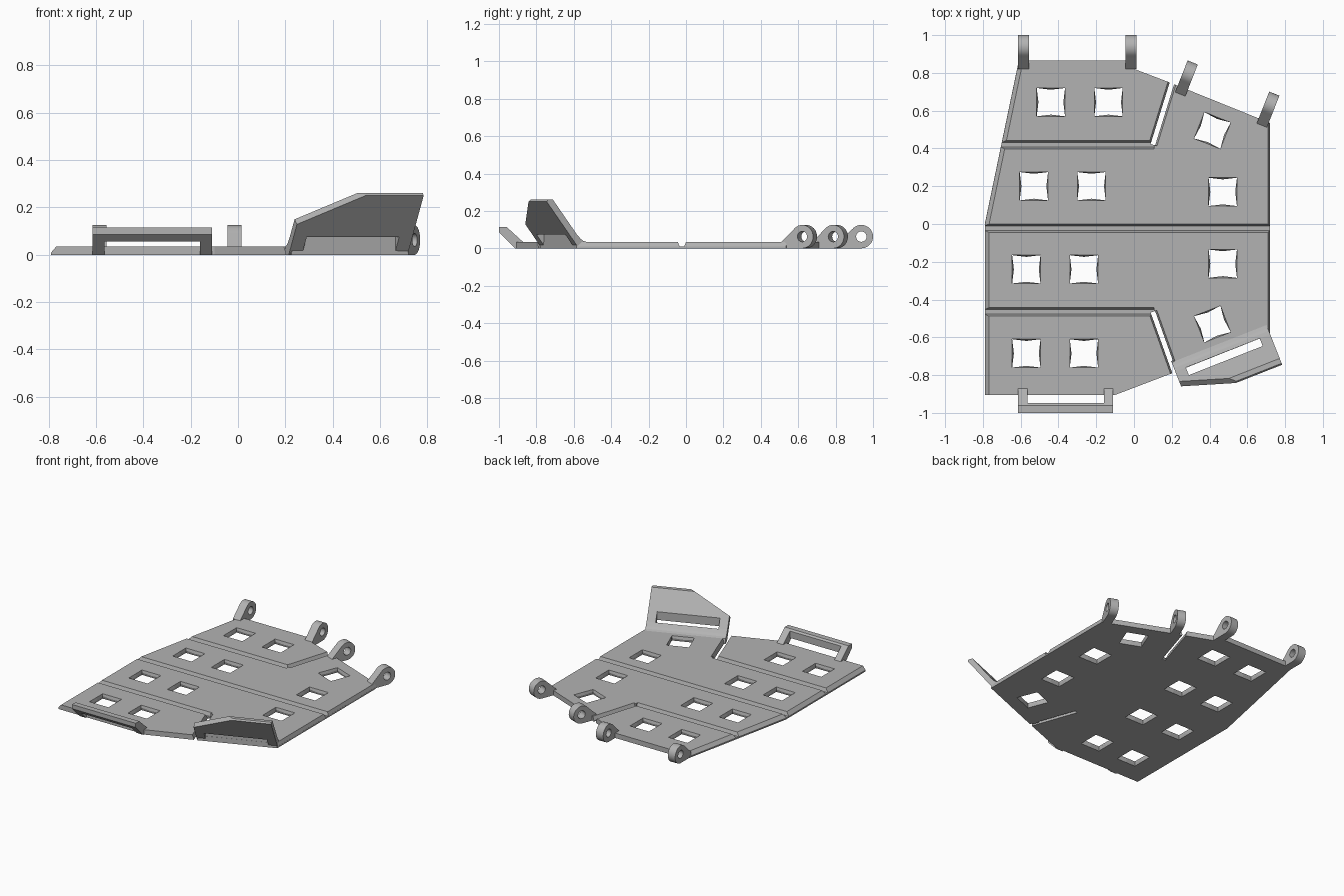
import bpy, bmesh, math
from mathutils import Vector, Matrix

cube = bpy.data.objects.get("Cube")
if cube:
    bpy.data.objects.remove(cube, do_unlink=True)

grey = bpy.data.materials.new("plain_grey")
grey.use_nodes = True
tone = (0.45, 0.45, 0.45, 1)
grey.diffuse_color = tone
grey.node_tree.nodes["Principled BSDF"].inputs["Base Color"].default_value = tone

T = 0.035                       # plate thickness
TILT = math.radians(21.5)       # angle of the slanted corners


def loft(name, rings, clip=None):
    """Closed solid through equal-length rings of points."""
    bm = bmesh.new()
    loops = [[bm.verts.new(p) for p in ring] for ring in rings]
    n = len(loops[0])
    for a, b in zip(loops, loops[1:]):
        for i in range(n):
            j = (i + 1) % n
            bm.faces.new((a[i], a[j], b[j], b[i]))
    bm.faces.new(loops[0][::-1])
    bm.faces.new(loops[-1])
    if clip:
        bmesh.ops.bisect_plane(bm, geom=bm.verts[:] + bm.edges[:] + bm.faces[:],
                               plane_co=clip[0], plane_no=clip[1], clear_outer=True)
        bmesh.ops.holes_fill(bm, edges=[e for e in bm.edges if e.is_boundary])
    bmesh.ops.recalc_face_normals(bm, faces=bm.faces[:])
    mesh = bpy.data.meshes.new(name)
    bm.to_mesh(mesh)
    bm.free()
    mesh.materials.append(grey)
    ob = bpy.data.objects.new(name, mesh)
    bpy.context.collection.objects.link(ob)
    return ob


def side_profile(name, profile, x0, x1, clip=None):
    """Profile in (y, z) stretched along x."""
    return loft(name, [[(x, y, z) for y, z in profile] for x in (x0, x1)], clip)


def cut(ob, cutter):
    cutter.hide_render = True
    mod = ob.modifiers.new("cut", "BOOLEAN")
    mod.operation = "DIFFERENCE"
    mod.solver = "EXACT"
    mod.object = cutter
    bpy.context.view_layer.objects.active = ob
    bpy.ops.object.modifier_apply(modifier=mod.name)
    bpy.data.objects.remove(cutter, do_unlink=True)


def place(ob, x, y, angle):
    ob.data.transform(Matrix.Translation((x, y, 0)) @ Matrix.Rotation(angle, 4, "Z"))
    return ob


def groove(p, q, top, bottom, floor):
    """Trapezoid trench cutter between two plan points."""
    p, q = Vector((*p, 0)), Vector((*q, 0))
    side = (q - p).normalized().cross(Vector((0, 0, 1)))
    wide = top + (top - bottom)
    high = T + (T - floor)
    section = [(-bottom, floor), (bottom, floor), (wide, high), (-wide, high)]
    return loft("groove_cutter", [[e + side * s + Vector((0, 0, z)) for s, z in section]
                                  for e in (p, q)])


def window(x, y, angle=0, r=0.075):
    """Square hole cutter with softly bulging walls."""
    rings = []
    for z, pinch in ((0.06, 0), (T, 0), (T / 2, 0.009), (0, 0), (-0.03, 0)):
        m = r - pinch
        rings.append([(r, r, z), (0, m, z), (-r, r, z), (-m, 0, z),
                      (-r, -r, z), (0, -m, z), (r, -r, z), (m, 0, z)])
    return place(loft("window_cutter", rings), x, y, angle)


# Base plate
outline = [(-0.79, -0.905), (-0.1, -0.905), (0.21, -0.787), (0.72, -0.585), (0.72, 0.535),
           (0.2, 0.745), (-0.015, 0.827), (-0.015, 0.865), (-0.61, 0.865), (-0.79, 0)]
plate = loft("base_plate", [[(x, y, z) for x, y in outline] for z in (0, T)])

# Windows
for x, y in ((-0.44, 0.645), (-0.53, 0.2), (-0.57, -0.24), (-0.57, -0.685)):
    for dx in (0, 0.305):
        cut(plate, window(x + dx, y))
for x, y, a in ((0.47, 0.17, 0), (0.47, -0.21, 0), (0.415, 0.495, -TILT), (0.415, -0.53, TILT)):
    cut(plate, window(x, y, a))

# Panel grooves, and slits that run through the plate
cut(plate, groove((-0.9, -0.022), (0.9, -0.022), 0.0225, 0.0125, 0.01))
for y, end in ((0.42, (0.213, 0.785)), (-0.465, (0.227, -0.82))):
    cut(plate, groove((-0.9, y), (0.105, y), 0.0225, 0.0125, 0.01))
    cut(plate, groove((0.1, y), end, 0.0225, 0.0125, 0.01))
    cut(plate, groove((0.1, y), end, 0.0125, 0.0125, -0.02))

# Chamfered side edges
cut(plate, groove((-0.79, -1.1), (-0.79, 0.004), 0.022, 0.0005, 0.01))
cut(plate, groove((-0.79, -0.002), (-0.569, 1.06), 0.022, 0.0005, 0.01))
cut(plate, groove((0.72, -1.1), (0.72, 1.1), 0.01, 0.0005, 0.01))

# Hinge lugs: round eye with a ramp down to the plate
R = 0.0625
for i, (x, y, a) in enumerate(((-0.585, 0.9375, 0), (-0.015, 0.9375, 0),
                               (0.288, 0.797, -TILT), (0.72, 0.632, -TILT))):
    arc = [math.radians(-90 + 230 * k / 24) for k in range(25)]
    profile = [(R * math.cos(t), R + R * math.sin(t)) for t in arc]
    lug = side_profile(f"hinge_lug_{i + 1}", profile + [(-0.118, T), (-0.118, 0)], -0.029, 0.029)
    turn = [math.tau * k / 24 for k in range(24)]
    cut(lug, side_profile("eye_cutter", [(0.028 * math.cos(t), R + 0.028 * math.sin(t))
                                         for t in turn], -0.1, 0.1))
    place(lug, x, y, a)
    bpy.ops.object.select_all(action="DESELECT")
    lug.select_set(True)
    bpy.context.view_layer.objects.active = lug
    bpy.ops.object.shade_smooth_by_angle(angle=math.radians(25))

# Front loop handle: two slanted legs and a bar
leg = [(-1, 0.085), (-1, 0.115), (-0.96, 0.115), (-0.872, T), (-0.872, 0), (-0.915, 0)]
bar = [(-1, 0.085), (-1, 0.115), (-0.96, 0.115), (-0.948, 0.104), (-0.948, 0.055), (-0.97, 0.055)]
side_profile("handle_leg_right", leg, -0.615, -0.565)
side_profile("handle_leg_left", leg, -0.16, -0.11)
side_profile("handle_bar", bar, -0.565, -0.16)

# Leaning flap with a clipped corner and a slot at its foot
flap_side = [(0.06, 0), (0.012, 0), (-0.173, 0.25), (-0.165, 0.26), (-0.137, 0.26),
             (0, 0.075), (0.02, 0.053), (0.035, 0.041), (0.053, T)]
corner = (Vector((0.006, -0.173, 0.25)), Vector((-0.48, -0.53, 0.7)))
flap = side_profile("front_flap", flap_side, -0.27, 0.27, corner)
slot = [(0, -0.1), (0, 0.4), (-0.043, 0.4), (-0.043, -0.1)]
cut(flap, side_profile("slot_cutter", slot, -0.21, 0.21))
place(flap, 0.47, -0.683, TILT)
